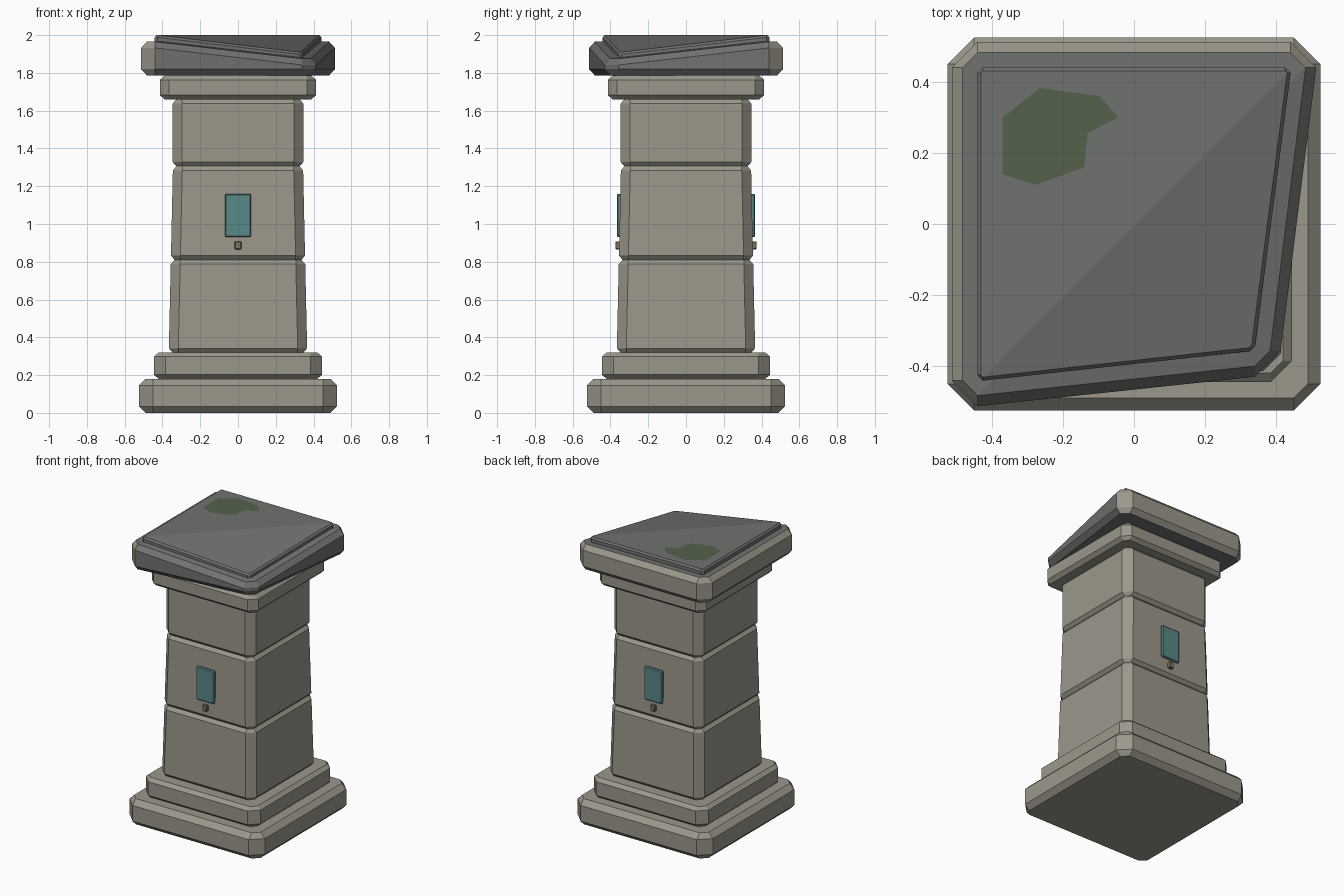
import bpy, bmesh
from mathutils import Vector

if "Cube" in bpy.data.objects:
    bpy.data.objects.remove(bpy.data.objects["Cube"])


def material(name, rgb):
    m = bpy.data.materials.new(name)
    m.diffuse_color = (*rgb, 1)
    m.use_nodes = True
    m.node_tree.nodes["Principled BSDF"].inputs["Base Color"].default_value = m.diffuse_color
    return m


STONE = material("stone", (0.33, 0.31, 0.26))
SLATE = material("slate", (0.16, 0.17, 0.16))
TEAL = material("teal_glass", (0.10, 0.25, 0.25))
BRASS = material("aged_brass", (0.22, 0.18, 0.11))
MOSS = material("moss", (0.09, 0.12, 0.07))


def finish(bm, name, *mats):
    bmesh.ops.recalc_face_normals(bm, faces=bm.faces)
    me = bpy.data.meshes.new(name)
    bm.to_mesh(me)
    bm.free()
    for m in mats:
        me.materials.append(m)
    ob = bpy.data.objects.new(name, me)
    bpy.context.collection.objects.link(ob)
    return ob


def octagon(h, c):
    # square of half width h whose corners are cut back to c
    return [(h, -c), (h, c), (c, h), (-c, h), (-h, c), (-h, -c), (-c, -h), (c, -h)]


def block_mesh(z0, z1, h0, h1, cut, inset, lip):
    # chamfered block: inset bottom, full lower and upper rings, inset top
    bm = bmesh.new()
    rings = []
    for z, h, i in ((z0, h0, inset), (z0 + lip, h0, 0), (z1 - lip, h1, 0), (z1, h1, inset)):
        rings.append([bm.verts.new((x, y, z)) for x, y in octagon(h - i, h - cut)])
    for a, b in zip(rings, rings[1:]):
        for k in range(8):
            n = (k + 1) % 8
            bm.faces.new((a[k], a[n], b[n], b[k]))
    bm.faces.new(rings[0][::-1])
    bm.faces.new(rings[-1])
    return bm, rings


# Stacked stones: plinth, step, three tapering shaft blocks, collar
for name, *dims in (
    ("plinth", 0.0, 0.18, 0.525, 0.525, 0.075, 0.035, 0.035),
    ("step", 0.18, 0.32, 0.445, 0.445, 0.06, 0.025, 0.022),
    ("shaft_lower", 0.32, 0.81, 0.366, 0.356, 0.05, 0.02, 0.022),
    ("shaft_middle", 0.81, 1.306, 0.355, 0.345, 0.05, 0.02, 0.022),
    ("shaft_upper", 1.306, 1.66, 0.346, 0.346, 0.05, 0.02, 0.022),
    ("collar", 1.66, 1.785, 0.414, 0.414, 0.05, 0.025, 0.023),
):
    finish(block_mesh(*dims)[0], name, STONE)


def slumped(name, z0, z1, h, cut, inset, lip, low_drop, mats):
    # front right corner pulled in; its upper part also sinks
    bm, rings = block_mesh(z0, z1, h, h, cut, inset, lip)
    moved = set()
    for n, ring in enumerate(rings):
        for k in (0, 7):
            ring[k].co += Vector((-0.1, 0.083, -0.09 if n > 1 else low_drop))
            moved.add(ring[k])
    if len(mats) > 1:
        for f in bm.faces:
            f.material_index = int(any(v in moved for v in f.verts))
    # fold the top along the diagonal so the rest stays level
    bmesh.ops.connect_verts(bm, verts=[rings[-1][1], rings[-1][6]])
    finish(bm, name, *mats)


# Broken cap and its thin raised slab
slumped("cap", 1.787, 1.965, 0.513, 0.073, 0.03, 0.033, 0.0, (STONE, SLATE))
slumped("cap_slab", 1.95, 2.0, 0.441, 0.016, 0.01, 0.012, -0.09, (SLATE,))

# Moss patch on the slab
bm = bmesh.new()
outline = [(-0.37, 0.30), (-0.265, 0.383), (-0.097, 0.36), (-0.045, 0.30),
           (-0.13, 0.256), (-0.14, 0.16), (-0.277, 0.11), (-0.37, 0.14)]
bm.faces.new([bm.verts.new((x, y, 2.001)) for x, y in reversed(outline)])
finish(bm, "moss_patch", MOSS)


def box(name, lo, hi, bevel, mat):
    bm = bmesh.new()
    bmesh.ops.create_cube(bm, size=1)
    for v in bm.verts:
        v.co = [(a + b) / 2 + c * (b - a) for a, b, c in zip(lo, hi, v.co)]
    bmesh.ops.bevel(bm, geom=bm.edges[:], offset=bevel, segments=1, affect='EDGES')
    finish(bm, name, mat)


# Glass panel and stud on the front and back
for side, s in (("front", -1), ("back", 1)):
    y0, y1, y2 = s * 0.335, s * 0.366, s * 0.374
    box(side + "_panel", (-0.07, min(y0, y1), 0.93), (0.07, max(y0, y1), 1.16), 0.006, TEAL)
    box(side + "_stud", (-0.018, min(y0, y2), 0.866), (0.018, max(y0, y2), 0.908), 0.004, BRASS)
